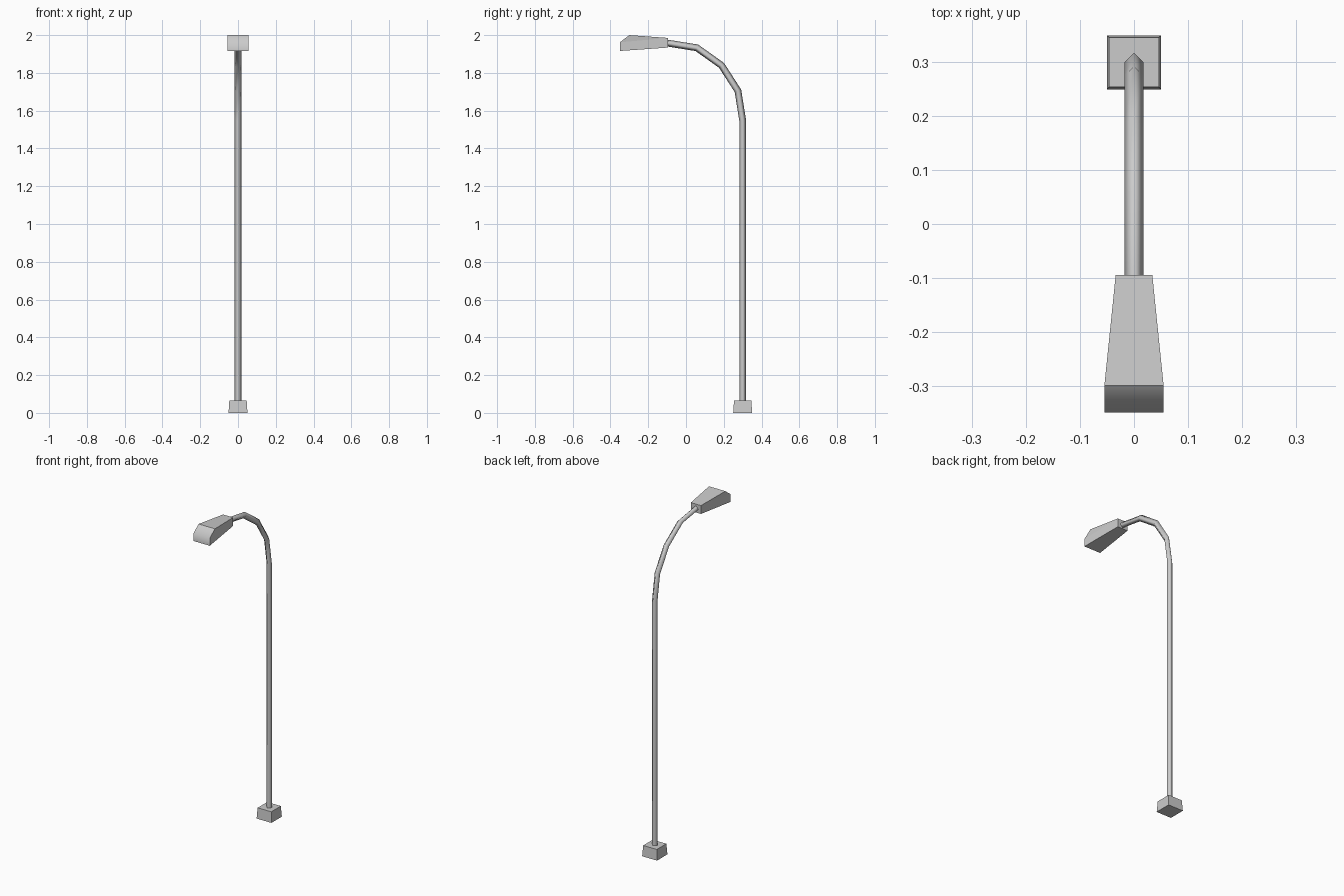
import bpy, bmesh
from math import atan2, pi, sin, cos

if "Cube" in bpy.data.objects:
    bpy.data.objects.remove(bpy.data.objects["Cube"])


def make_object(name, bm):
    bmesh.ops.recalc_face_normals(bm, faces=bm.faces)
    mesh = bpy.data.meshes.new(name)
    bm.to_mesh(mesh)
    bm.free()
    obj = bpy.data.objects.new(name, mesh)
    bpy.context.collection.objects.link(obj)
    return obj


def bridge(bm, rings):
    """Join closed rings of points into a capped solid."""
    rows = [[bm.verts.new(p) for p in ring] for ring in rings]
    n = len(rows[0])
    sides = []
    for a, b in zip(rows, rows[1:]):
        for i in range(n):
            j = (i + 1) % n
            sides.append(bm.faces.new((a[i], a[j], b[j], b[i])))
    caps = [bm.faces.new(rows[0]), bm.faces.new(rows[-1])]
    return sides, caps


# Slightly tapered square base
def square(half, z):
    return [(sx * half, 0.30 + sy * half, z)
            for sx, sy in ((-1, -1), (1, -1), (1, 1), (-1, 1))]


bm = bmesh.new()
bridge(bm, [square(0.05, 0), square(0.046, 0.065)])
make_object("base", bm)

# Four-sided smooth pole bending over into the arm, as (y, z) path
path = [(0.30, 0.06), (0.30, 1.548), (0.275, 1.705),
        (0.188, 1.84), (0.057, 1.933), (-0.10, 1.958)]
radius = 0.018
angles = [atan2(b[1] - a[1], b[0] - a[0]) for a, b in zip(path, path[1:])]
rings = []
for i, (y, z) in enumerate(path):
    before, after = angles[max(i - 1, 0)], angles[min(i, len(angles) - 1)]
    normal = (before + after) / 2 - pi / 2
    r = radius / cos((after - before) / 2)
    dy, dz = r * cos(normal), r * sin(normal)
    rings.append([(radius, y, z), (0, y + dy, z + dz),
                  (-radius, y, z), (0, y - dy, z - dz)])
bm = bmesh.new()
sides, caps = bridge(bm, rings)
for face in sides:
    face.smooth = True
for cap in caps:
    for edge in cap.edges:
        edge.smooth = False
make_object("pole_and_arm", bm)

# Lamp head: side profile (y, z, half width), widening to a sloped nose
profile = [(-0.095, 1.934, 0.034), (-0.35, 1.916, 0.055),
           (-0.35, 1.962, 0.055), (-0.30, 2.0, 0.055), (-0.095, 1.985, 0.034)]
bm = bmesh.new()
sides, caps = bridge(bm, [[(s * w, y, z) for y, z, w in profile] for s in (-1, 1)])
# Only the nose edge is blended, every other edge stays crisp
nose = set(sides[1].edges) & set(sides[2].edges)
for face in bm.faces:
    face.smooth = face in (sides[1], sides[2])
for edge in bm.edges:
    edge.smooth = edge in nose
# The side panels bend at the wide end, so split them into flat pieces
bmesh.ops.connect_verts_nonplanar(bm, angle_limit=0.01, faces=caps)
make_object("lamp_head", bm)
